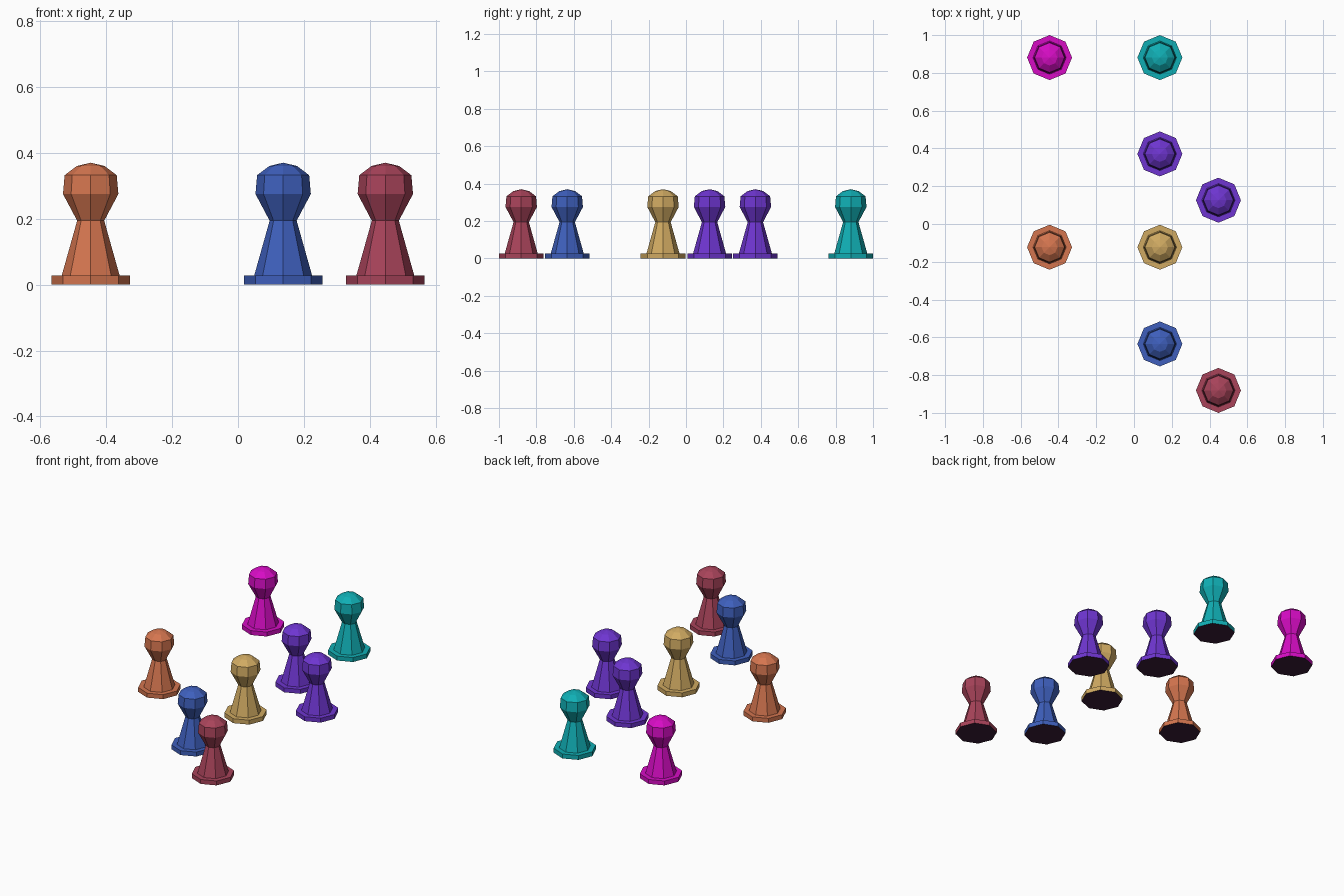
import bpy, bmesh, math

if "Cube" in bpy.data.objects:
    bpy.data.objects.remove(bpy.data.objects["Cube"])

def lin(c):
    return c / 12.92 if c <= 0.04045 else ((c + 0.055) / 1.055) ** 2.4

def material(name, hexcode):
    m = bpy.data.materials.new(name)
    m.diffuse_color = [lin(int(hexcode[i:i + 2], 16) / 255) for i in (0, 2, 4)] + [1]
    m.use_nodes = True
    m.node_tree.nodes["Principled BSDF"].inputs["Base Color"].default_value = m.diffuse_color
    return m

colours = {n: material(n, h) for n, h in {
    "magenta": "D60CC4", "teal": "10AEB4", "purple": "6E35D0", "orange": "D4754F",
    "tan": "D0AA62", "blue": "3E5FBC", "red": "A8435A"}.items()}
underside = material("dark plum underside", "3A1C38")

# half profile of one pawn (radius, height), turned with eight sides
PROFILE = [(0.119, 0), (0.119, 0.027), (0.088, 0.027), (0.041, 0.194),
           (0.084, 0.275), (0.079, 0.332), (0.042, 0.360)]
TOP = 0.370
SIDES = 8

def pawn(name, colour, x, y):
    bm = bmesh.new()
    rings = [[bm.verts.new((r * math.cos(math.tau * i / SIDES),
                            r * math.sin(math.tau * i / SIDES), z))
              for i in range(SIDES)] for r, z in PROFILE]
    for a, b in zip(rings, rings[1:]):
        for i in range(SIDES):
            j = (i + 1) % SIDES
            bm.faces.new((a[i], a[j], b[j], b[i]))
    # pointed crown and flat foot
    tip = bm.verts.new((0, 0, TOP))
    for i in range(SIDES):
        bm.faces.new((rings[-1][i], rings[-1][(i + 1) % SIDES], tip))
    foot = bm.faces.new(rings[0][::-1])
    foot.material_index = 1
    me = bpy.data.meshes.new(name)
    bm.to_mesh(me)
    bm.free()
    me.materials.append(colours[colour])
    me.materials.append(underside)
    ob = bpy.data.objects.new(name, me)
    ob.location = (x, y, 0)
    bpy.context.collection.objects.link(ob)

# pawns scattered on three columns
LEFT, MID, RIGHT = -0.447, 0.137, 0.447
for name, colour, x, y in [
        ("magenta_pawn", "magenta", LEFT, 0.881), ("teal_pawn", "teal", MID, 0.881),
        ("purple_pawn_back", "purple", MID, 0.371), ("purple_pawn_front", "purple", RIGHT, 0.126),
        ("orange_pawn", "orange", LEFT, -0.123), ("tan_pawn", "tan", MID, -0.123),
        ("blue_pawn", "blue", MID, -0.635), ("red_pawn", "red", RIGHT, -0.881)]:
    pawn(name, colour, x, y)
